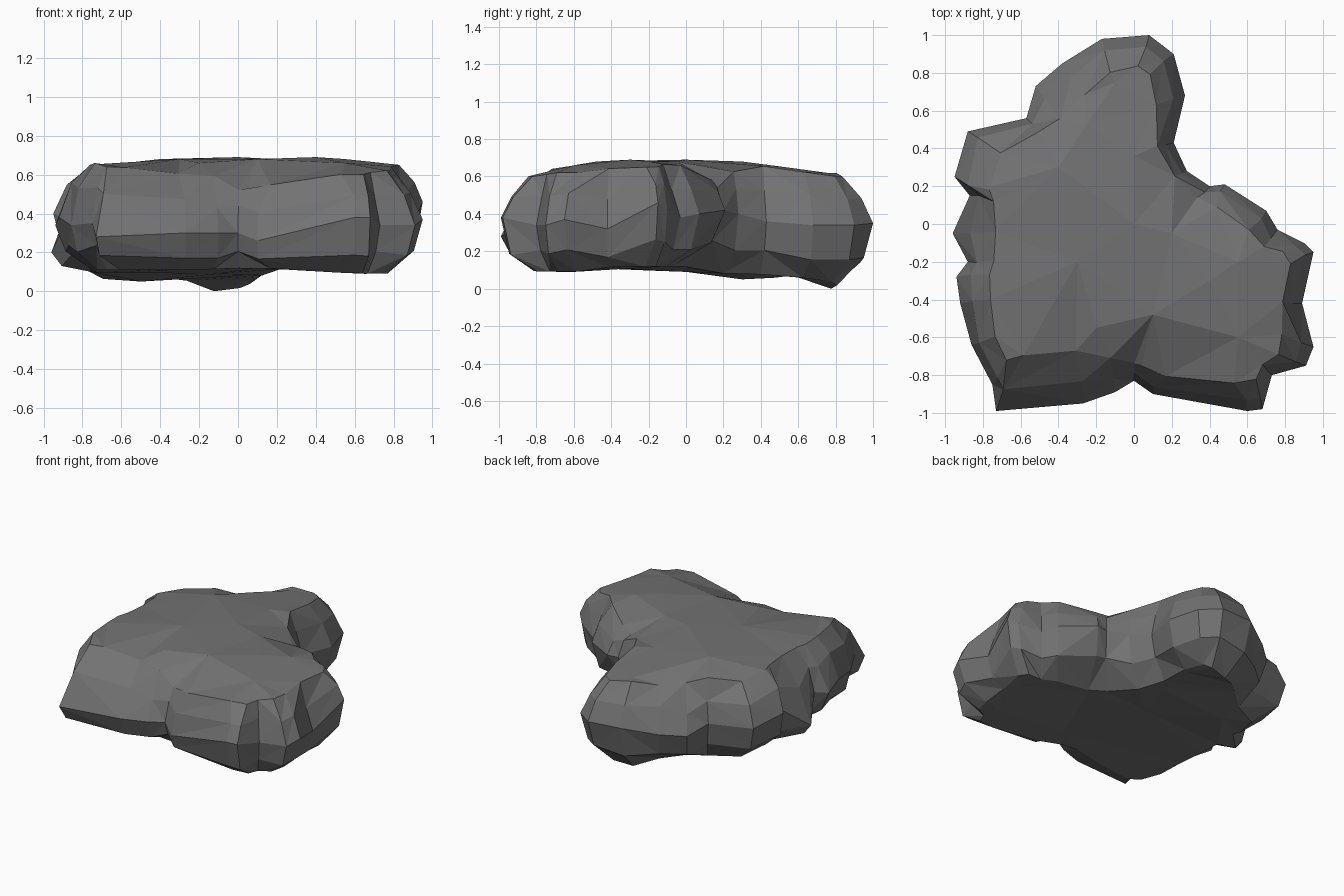
import bpy, bmesh, math, random
from mathutils import Vector, noise, geometry

if "Cube" in bpy.data.objects:
    bpy.data.objects.remove(bpy.data.objects["Cube"])

random.seed(4)

# widest outline, counter-clockwise from the back tip: x, y, height, shoulder inset
OUTLINE = [
    (0.08, 1.0, .35, .17), (-.17, .98, .36, .17), (-.38, .85, .32, .22), (-.52, .73, .30, .22),
    (-.57, .56, .34, .12), (-.88, .49, .36, .16), (-.95, .25, .40, .19), (-.87, .15, .36, .12),
    (-.96, -.05, .20, .22), (-.88, -.20, .36, .13), (-.94, -.28, .34, .19), (-.92, -.42, .38, .17),
    (-.86, -.64, .34, .11), (-.75, -.85, .35, .12), (-.73, -.99, .28, .32), (-.27, -.95, .30, .27),
    (-.10, -.89, .30, .17), (0.0, -.83, .30, .10), (.10, -.90, .26, .09), (.60, -.99, .38, .15),
    (.68, -.98, .38, .15), (.73, -.80, .34, .10), (.91, -.75, .34, .14), (.95, -.65, .37, .16),
    (.89, -.42, .32, .12), (.95, -.15, .46, .12), (.90, -.10, .42, .12), (.76, -.03, .38, .14),
    (.70, .07, .40, .12), (.48, .21, .42, .12), (.40, .20, .42, .10), (.28, .28, .40, .08),
    (.21, .43, .36, .10), (.27, .68, .34, .15), (.21, .90, .34, .16)]

# key heights across the upper and lower faces
TOP = [(-.75, .2, .64), (-.75, -.62, .66), (-.2, -.55, .66), (.1, -.48, .68), (0, 0, .69),
       (-.3, -.2, .68), (.4, -.3, .69), (.55, -.6, .66), (.84, -.25, .65), (.80, -.6, .62),
       (.56, .05, .66), (.36, .13, .58), (.2, -.05, .68), (.55, -.2, .68), (-.4, .3, .68),
       (-.77, .4, .61), (-.25, .53, .65), (0, .36, .66), (-.1, .75, .62), (.05, .87, .60),
       (-.38, .68, .54), (-.4, -.72, .59), (.27, -.84, .55), (.04, -.75, .52), (.62, -.84, .60),
       (-.68, -.72, .64)]
BOTTOM = [(-.13, .78, 0), (-.35, .6, .07), (.05, .6, .06), (-.5, .3, .05), (-.8, .1, .10),
          (-.68, -.6, .11), (-.3, -.5, .11), (.1, -.6, .12), (.65, -.6, .09), (.7, -.3, .12),
          (.3, -.1, .12), (.02, .3, .08), (-.1, 0, .09)]


def height(keys, x, y):
    """Blend the key heights by distance."""
    total = weight = 0
    for kx, ky, kz in keys:
        w = 1 / (((x - kx) ** 2 + (y - ky) ** 2) ** 1.6 + 1e-5)
        total += w * kz
        weight += w
    return total / weight


def ring(keys, inset_scale, rise, smooth):
    """Inset copy of the outline, moved part way to the upper or lower face."""
    n = len(OUTLINE)
    pts = []
    for i, (x, y, z, inset) in enumerate(OUTLINE):
        a, b = OUTLINE[i - 2], OUTLINE[(i + 2) % n]
        inward = Vector((a[1] - b[1], b[0] - a[0])).normalized()
        d = inset * inset_scale * random.uniform(.9, 1.1)
        if keys is BOTTOM:      # the ledge at the back right is undercut
            d = min(inset, .18) * inset_scale
            d *= 1 + 1.5 * math.exp(-((x - .45) ** 2 + (y - .22) ** 2) / .07)
        pts.append(Vector((x, y)) + inward * d)
    for _ in range(smooth):
        pts = [pts[i] * .7 + (pts[i - 1] + pts[(i + 1) % n]) * .15 for i in range(n)]
    out = []
    for p, o in zip(pts, OUTLINE):
        z = o[2] + (height(keys, p.x, p.y) - o[2]) * rise
        if rise < 1:
            z += .05 * noise.noise(Vector((p.x * 6, p.y * 6, z)))
        out.append(Vector((p.x, p.y, z)))
    return out


def bridge(bm, a, b):
    """Join two rings with irregularly split facets."""
    n = len(a)
    for i in range(n):
        j = (i + 1) % n
        if random.random() < .5:
            tris = ((a[i], a[j], b[j]), (a[i], b[j], b[i]))
        else:
            tris = ((a[i], a[j], b[i]), (a[j], b[j], b[i]))
        for t in tris:
            bm.faces.new(t)


def cap(bm, loop, keys):
    """Fill a ring with broad facets that follow the key heights."""
    n = len(loop)
    flat = [v.co.to_2d() for v in loop] + [Vector(k[:2]) for k in keys]
    edges = [(i, (i + 1) % n) for i in range(n)]
    res = geometry.delaunay_2d_cdt(flat, edges, [], 1, 1e-5)
    coords, faces, source = res[0], res[2], res[3]
    verts = []
    for co, src in zip(coords, source):
        ring_ids = [s for s in src if s < n]
        key_ids = [s - n for s in src if s >= n]
        if ring_ids:
            verts.append(loop[ring_ids[0]])
        else:
            z = keys[key_ids[0]][2] if key_ids else height(keys, co.x, co.y)
            verts.append(bm.verts.new((co.x, co.y, z)))
    for f in faces:
        corner = [verts[i] for i in f]
        if len(set(corner)) > 2 and not bm.faces.get(corner):
            bm.faces.new(corner)


# boulder: one outline, shoulders above and below, faceted caps
bm = bmesh.new()
middle = [bm.verts.new(p[:3]) for p in OUTLINE]
for keys, steps in ((TOP, ((.4, .56, 0), (1.0, 1, 1))),
                    (BOTTOM, ((.3, .6, 0), (1.15, 1, 1)))):
    last = middle
    for scale, rise, smooth in steps:
        new = [bm.verts.new(p) for p in ring(keys, scale, rise, smooth)]
        bridge(bm, last, new)
        last = new
    cap(bm, last, keys)
loose = [v for v in bm.verts if not v.link_faces]
bmesh.ops.delete(bm, geom=loose, context='VERTS')
bmesh.ops.recalc_face_normals(bm, faces=bm.faces[:])
mesh = bpy.data.meshes.new("boulder")
bm.to_mesh(mesh)
bm.free()
boulder = bpy.data.objects.new("boulder", mesh)
bpy.context.collection.objects.link(boulder)

# dark stone colour
stone = bpy.data.materials.new("dark_stone")
stone.diffuse_color = (.17, .17, .17, 1)
stone.use_nodes = True
stone.node_tree.nodes["Principled BSDF"].inputs["Base Color"].default_value = stone.diffuse_color
mesh.materials.append(stone)
